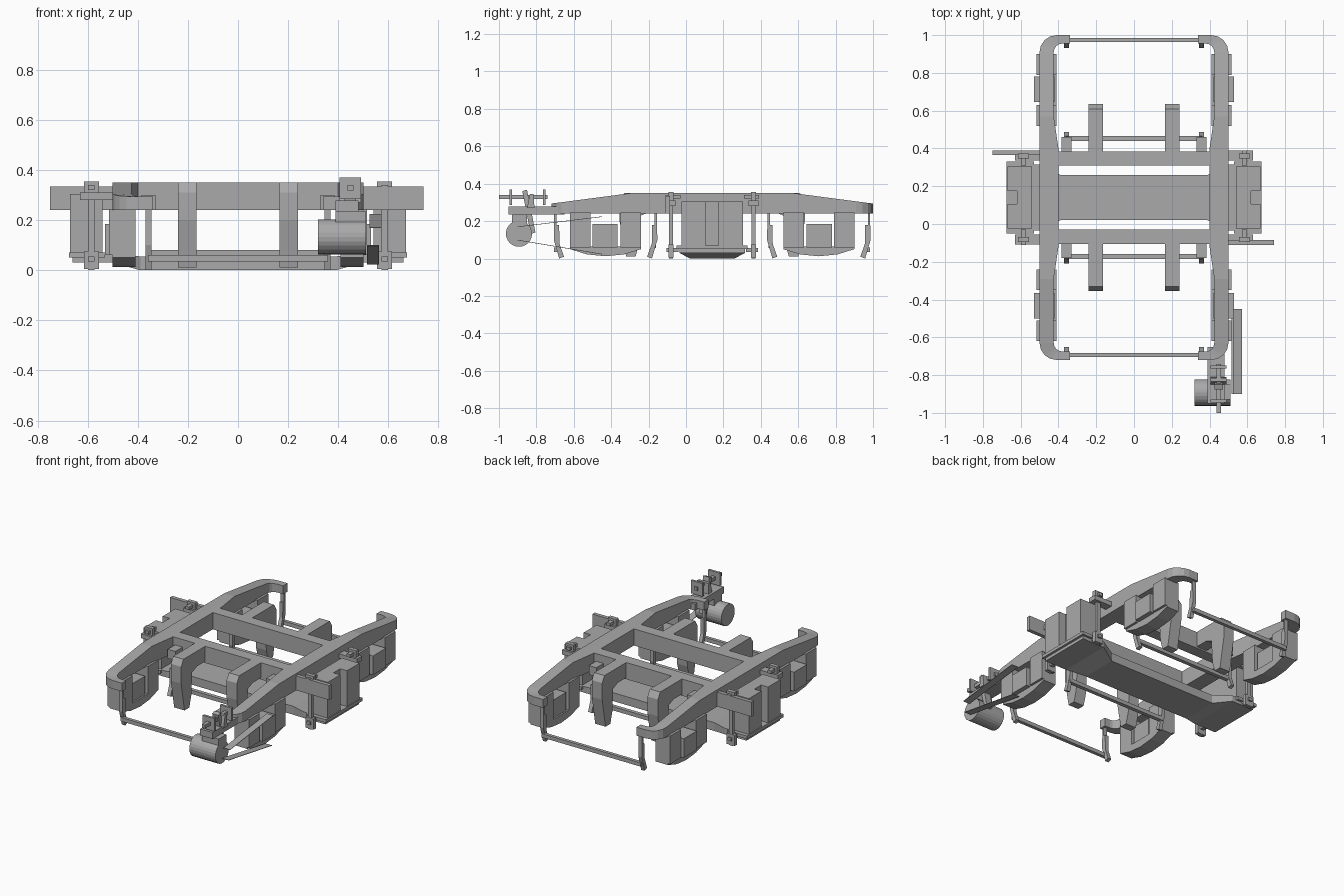
import bpy, bmesh, math
from mathutils import Vector

if "Cube" in bpy.data.objects:
    bpy.data.objects.remove(bpy.data.objects["Cube"])

CY = 0.14  # the frame is symmetric about this y
grey = bpy.data.materials.new("frame_grey")
grey.diffuse_color = (0.40, 0.40, 0.40, 1)
grey.use_nodes = True
grey.node_tree.nodes["Principled BSDF"].inputs["Base Color"].default_value = grey.diffuse_color


def finish(name, bm):
    bmesh.ops.recalc_face_normals(bm, faces=bm.faces)
    me = bpy.data.meshes.new(name)
    bm.to_mesh(me)
    bm.free()
    me.materials.append(grey)
    ob = bpy.data.objects.new(name, me)
    bpy.context.collection.objects.link(ob)
    return ob


def loft(name, rings, sx=1, sy=1):
    """Join rings of points into a capped solid; sx, sy mirror it."""
    bm = bmesh.new()
    vs = [[bm.verts.new((x * sx, CY + (y - CY) * sy, z)) for x, y, z in r] for r in rings]
    n = len(vs[0])
    for a, b in zip(vs, vs[1:]):
        for i in range(n):
            bm.faces.new((a[i], a[(i + 1) % n], b[(i + 1) % n], b[i]))
    bm.faces.new(vs[0])
    bm.faces.new(vs[-1])
    return finish(name, bm)


def box(name, x, y, z, sx=1, sy=1):
    return loft(name, [[(x[0], y[0], k), (x[1], y[0], k), (x[1], y[1], k), (x[0], y[1], k)]
                       for k in z], sx, sy)


def prism(name, yz, x, sx=1, sy=1):
    """Side profile in y, z stretched across x."""
    return loft(name, [[(k, y, z) for y, z in yz] for k in x], sx, sy)


def cylinder(name, r, x, y, z, n=24):
    return prism(name, [(y + r * math.cos(2 * math.pi * i / n), z + r * math.sin(2 * math.pi * i / n))
                        for i in range(n)], x)


def top_z(y):
    t = min(max((abs(y - CY) - 0.43) / 0.42, 0), 1)
    return 0.35 - 0.055 * t


# side frames with corners curving inward
arc = [math.radians(a) for a in (0, 22.5, 45, 67.5, 90)]
outer = [(0.50, 0.40), (0.50, 0.57)] + [(0.41 + 0.09 * math.cos(a), 0.91 + 0.09 * math.sin(a)) for a in arc] + [(0.34, 1.0)]
inner = [(0.40, 0.40), (0.425, 0.57)] + [(0.38 + 0.045 * math.cos(a), 0.91 + 0.045 * math.sin(a)) for a in arc] + [(0.34, 0.955)]
pairs = list(zip(outer, inner))
pairs = [((x, 2 * CY - y), (u, 2 * CY - v)) for (x, y), (u, v) in reversed(pairs)] + pairs
for sx in (-1, 1):
    rings = [[(x, y, 0.24), (x, y, top_z(y)), (u, v, top_z(y)), (u, v, 0.24)] for (x, y), (u, v) in pairs]
    loft("side_frame", rings, sx)

# low spring plank, flaring out under the springs
def plank_ring(x, hw, z0, z1):
    return [(x, CY - hw, z0), (x, CY + hw, z0), (x, CY + hw, z1), (x, CY - hw, z1)]

half = [(0.39, 0.12, 0.0, 0.055), (0.50, 0.175, 0.03, 0.07), (0.66, 0.175, 0.03, 0.07)]
loft("spring_plank", [plank_ring(-x, *r) for x, *r in reversed(half)] + [plank_ring(x, *r) for x, *r in half])

for sy in (-1, 1):
    # cross beams and brake rods
    box("transom", (-0.41, 0.41), (0.31, 0.385), (0.24, 0.35), 1, sy)
    box("inner_brake_rod", (-0.36, 0.36), (0.44, 0.465), (0.055, 0.08), 1, sy)
    box("outer_brake_rod", (-0.36, 0.36), (0.963, 0.985), (0.035, 0.06), 1, sy)
    for sx in (-1, 1):
        # bent motor brackets
        prism("motor_bracket", [(0.38, 0.35), (0.61, 0.35), (0.635, 0.31), (0.635, 0.20), (0.60, 0.01),
                                (0.55, 0.01), (0.53, 0.08), (0.52, 0.23), (0.47, 0.25), (0.38, 0.25)],
              (0.165, 0.24), sx, sy)
        # axle suspension: equalizer, two springs, axle box
        prism("equalizer", [(0.52, 0.065), (0.52, 0.05), (0.61, 0.022), (0.71, 0.012), (0.81, 0.022),
                            (0.90, 0.05), (0.90, 0.065)], (0.41, 0.50), sx, sy)
        for y in (0.52, 0.79):
            box("axle_spring", (0.41, 0.515), (y, y + 0.11), (0.06, 0.245), sx, sy)
        box("axle_box", (0.42, 0.53), (0.645, 0.78), (0.06, 0.185), sx, sy)
        # brake hangers and shoes on both sides of each wheel
        for name, m in (("outer", 1), ("inner", -1)):
            shoe = [(0.958, 0.18), (0.985, 0.18), (0.987, 0.10), (0.958, 0.0), (0.932, 0.01), (0.957, 0.08)]
            prism(name + "_brake_shoe", [(0.71 + (y - 0.71) * m, z) for y, z in shoe], (0.345, 0.37), sx, sy)
            ys = [0.71 + d * m for d in (0.262, 0.275)]
            box(name + "_brake_hanger", (0.345, 0.37), ys, (0.14, 0.25), sx, sy)
        box("hanger_bracket", (0.33, 0.385), (0.38, 0.46), (0.24, 0.30), sx, sy)
        # bolster springs and swing hangers
        box("bolster_spring", (0.54, 0.67), (0.175, 0.305), (0.07, 0.305), sx, sy)
        box("swing_rod", (0.572, 0.598), (0.35, 0.372), (0.0, 0.355), sx, sy)
        box("swing_rod_top", (0.555, 0.615), (0.348, 0.374), (0.31, 0.355), sx, sy)
        box("swing_rod_foot", (0.555, 0.615), (0.348, 0.374), (0.005, 0.075), sx, sy)
        box("swing_arm", (0.49, 0.63), (0.335, 0.388), (0.28, 0.31), sx, sy)
        box("swing_pin", (0.572, 0.598), (0.31, 0.39), (0.32, 0.34), sx, sy)
        box("swing_foot_pin", (0.572, 0.598), (0.32, 0.385), (0.035, 0.055), sx, sy)
for sx in (-1, 1):
    box("spring_divider", (0.54, 0.62), (0.10, 0.18), (0.07, 0.305), sx)
    box("spring_seat", (0.53, 0.675), (-0.05, 0.33), (0.05, 0.07), sx)
# damper plates, placed diagonally
box("damper_plate", (-0.75, -0.50), (0.365, 0.39), (0.24, 0.335))
box("damper_plate", (0.50, 0.74), (-0.11, -0.085), (0.24, 0.335))

# generator hung from the front right corner
cylinder("generator", 0.07, (0.32, 0.51), -0.893, 0.133)
box("generator_arm", (0.39, 0.48), (-0.95, -0.65), (0.235, 0.278))
box("generator_clamp", (0.39, 0.51), (-0.93, -0.85), (0.19, 0.235))
box("tension_rod", (0.437, 0.46), (-1.0, -0.74), (0.318, 0.34))
for y in (-0.945, -0.765):
    box("tension_plate", (0.405, 0.49), (y, y + 0.015), (0.285, 0.37))
prism("tension_link", [(-0.875, 0.36), (-0.85, 0.368), (-0.805, 0.14), (-0.83, 0.13)], (0.425, 0.47))
prism("tension_lug", [(-0.85, 0.27), (-0.835, 0.345), (-0.815, 0.345), (-0.81, 0.27)], (0.405, 0.49))

# thin drive belt strands
prism("belt_upper", [(-0.90, 0.168), (-0.45, 0.222), (-0.45, 0.225), (-0.90, 0.171)], (0.525, 0.572))
prism("belt_lower", [(-0.90, 0.097), (-0.45, 0.022), (-0.45, 0.025), (-0.90, 0.10)], (0.515, 0.562))
